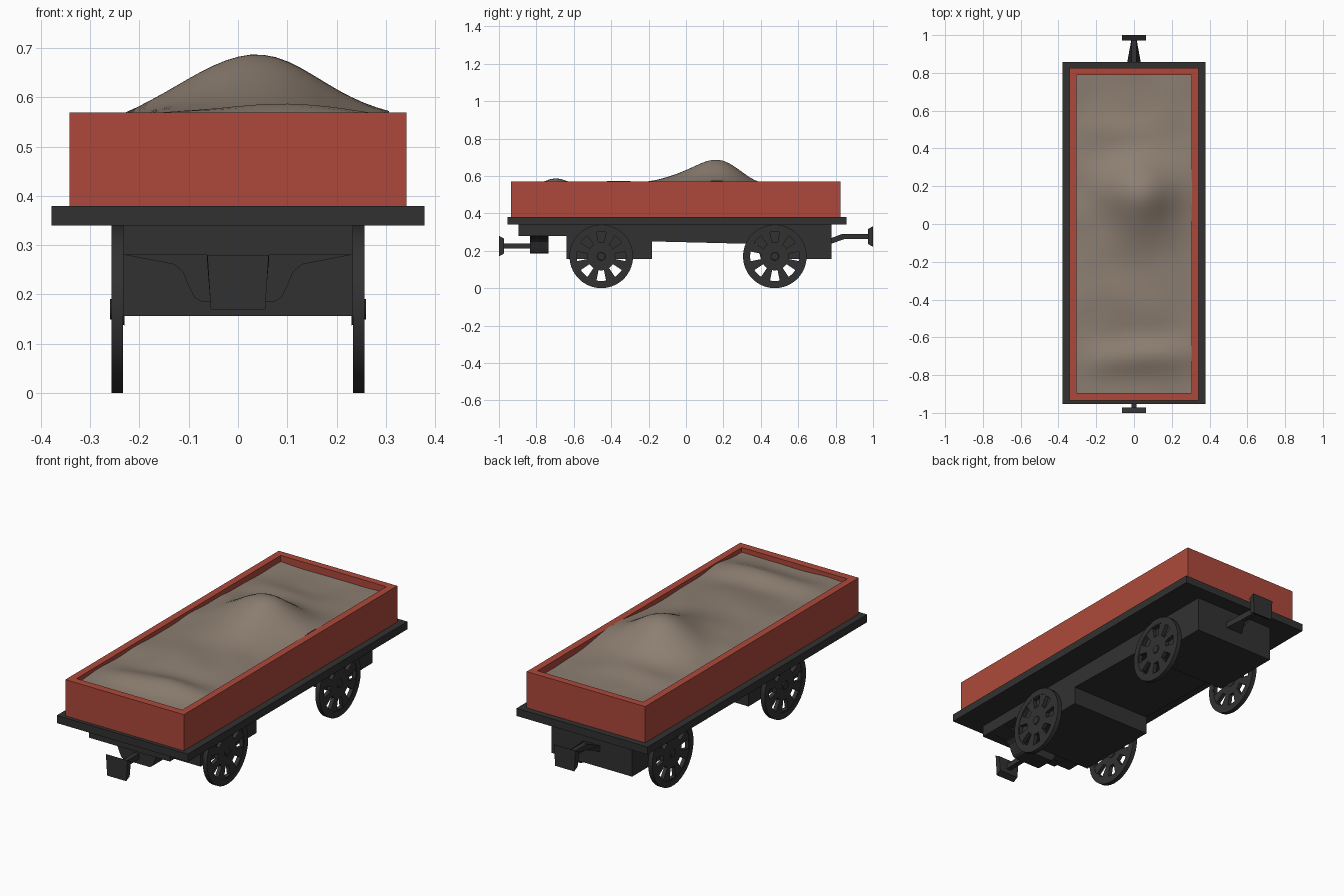
import bpy, bmesh, math
from mathutils import Matrix, Vector, noise

if "Cube" in bpy.data.objects:
    bpy.data.objects.remove(bpy.data.objects["Cube"])


def material(name, colour):
    m = bpy.data.materials.new(name)
    m.use_nodes = True
    rgba = (*colour, 1)
    m.diffuse_color = rgba
    bsdf = m.node_tree.nodes["Principled BSDF"]
    bsdf.inputs["Base Color"].default_value = rgba
    bsdf.inputs["Roughness"].default_value = 0.9
    return m


RED = material("brick red", (0.42, 0.066, 0.043))
DARK = material("charcoal", (0.031, 0.031, 0.031))
SAND = material("sandy brown", (0.265, 0.21, 0.166))


def finish(name, bm, mat):
    bmesh.ops.recalc_face_normals(bm, faces=bm.faces)
    mesh = bpy.data.meshes.new(name)
    bm.to_mesh(mesh)
    bm.free()
    mesh.materials.append(mat)
    ob = bpy.data.objects.new(name, mesh)
    bpy.context.collection.objects.link(ob)
    return ob


def add_box(bm, lo, hi):
    lo, hi = Vector(lo), Vector(hi)
    mat = Matrix.Translation((lo + hi) / 2) @ Matrix.Diagonal((*(hi - lo), 1))
    return bmesh.ops.create_cube(bm, size=1, matrix=mat)["verts"]


def thicken(bm, depth):
    """Push a flat sheet along depth into a closed solid."""
    out = bmesh.ops.extrude_face_region(bm, geom=bm.faces[:])["geom"]
    verts = [v for v in out if isinstance(v, bmesh.types.BMVert)]
    bmesh.ops.translate(bm, vec=depth, verts=verts)


def extrude(name, points, place, depth, mat):
    """Extrude a 2D outline; place maps its two coordinates to 3D."""
    bm = bmesh.new()
    bm.faces.new([bm.verts.new(place(*p)) for p in points])
    thicken(bm, depth)
    return finish(name, bm, mat)


def smooth(ob, angle=35):
    bpy.ops.object.select_all(action="DESELECT")
    ob.select_set(True)
    bpy.context.view_layer.objects.active = ob
    bpy.ops.object.shade_smooth_by_angle(angle=math.radians(angle))


# Deck
bm = bmesh.new()
add_box(bm, (-0.378, -0.954, 0.34), (0.378, 0.857, 0.38))
finish("deck", bm, DARK)

# Open load box: a frame pushed through between outer and inner rectangles
bm = bmesh.new()
outer = (0.342, -0.935, 0.825)
inner = (0.305, -0.895, 0.788)
loops = []
for (x, y0, y1), z in ((outer, 0.38), (outer, 0.569), (inner, 0.569), (inner, 0.38)):
    loops.append([bm.verts.new((px, py, z)) for px, py in
                  ((-x, y0), (x, y0), (x, y1), (-x, y1))])
for a, b in zip(loops, loops[1:] + loops[:1]):
    for i in range(4):
        j = (i + 1) % 4
        bm.faces.new((a[i], a[j], b[j], b[i]))
finish("load_box_walls", bm, RED)

# Heaped load: (x, y, x spread, y spread, height)
MOUNDS = [
    (0.035, 0.165, 0.2, 0.175, 0.136),
    (0.02, -0.08, 0.2, 0.16, 0.04),
    (-0.02, -0.38, 0.22, 0.16, 0.027),
    (0.12, -0.69, 0.2, 0.085, 0.042),
    (-0.15, -0.72, 0.12, 0.08, 0.02),
    (-0.08, 0.5, 0.16, 0.07, 0.02),
]


def load_height(x, y):
    z = 0.545 - 0.012 * min(max((y - 0.3) / 0.2, 0), 1)
    for mx, my, sx, sy, h in MOUNDS:
        z += h * math.exp(-((x - mx) / sx) ** 2 - ((y - my) / sy) ** 2)
    return z + 0.008 * noise.noise(Vector((x * 6, y * 6, 0.5)))


bm = bmesh.new()
bmesh.ops.create_grid(bm, x_segments=24, y_segments=60, size=1)
for v in bm.verts:
    v.co.x *= 0.306
    v.co.y = v.co.y * 0.843 - 0.0535
    v.co.z = load_height(v.co.x, v.co.y)
smooth(finish("heaped_load", bm, SAND), 60)

# Underframe: stepped side outline with a deep box over each axle
W = 0.233
side = [(-0.895, 0.34), (-0.895, 0.28), (-0.64, 0.28), (-0.64, 0.156),
        (-0.182, 0.156), (-0.182, 0.25), (0.38, 0.236), (0.4, 0.156),
        (0.777, 0.156), (0.777, 0.34)]
extrude("underframe", side, lambda y, z: (-W, y, z), (2 * W, 0, 0), DARK)

# Curved bracket under the front beam
half = [(W, 0.281), (0.13, 0.261), (0.112, 0.246), (0.098, 0.213),
        (0.088, 0.194), (0.075, 0.186)]
outline = half + [(-x, z) for x, z in reversed(half)]
extrude("coupler_bracket", outline, lambda x, z: (x, -0.835, z), (0, 0.1, 0), DARK)

# Couplers: bar and flared end plate
front_bar = [(-0.98, 0.211), (-0.98, 0.239), (-0.8, 0.239), (-0.8, 0.211)]
rear_bar = [(0.77, 0.235), (0.845, 0.262), (0.98, 0.262),
            (0.98, 0.29), (0.835, 0.29), (0.77, 0.265)]
for name, bar, s, zc in (("front", front_bar, -1, 0.225), ("rear", rear_bar, 1, 0.276)):
    ob = extrude(name + "_coupler_bar", bar, lambda y, z: (-0.013, y, z),
                 (0.026, 0, 0), DARK)
    for v in ob.data.vertices:
        if 0 < v.co.y < 0.8:  # the rear bar spreads where it meets the frame
            v.co.x *= 4
    bm = bmesh.new()
    ys = sorted((s * 0.972, s))
    for v in add_box(bm, (-0.06, ys[0], zc - 0.055), (0.06, ys[1], zc + 0.055)):
        if abs(v.co.y) < 0.99:
            v.co.z = zc + (v.co.z - zc) * 0.72
        v.co.x *= 1.04 if v.co.z > zc else 0.92
    finish(name + "_coupler_plate", bm, DARK)

# Wheels: thickened polar sheets with eight window openings, plus rim and hub
SEGS = 48


def disc(name, radii, keep, thickness, where):
    bm = bmesh.new()
    rings = [[bm.verts.new((-thickness / 2, r * math.cos(a), r * math.sin(a)))
              for a in (math.tau * (i - 1.5) / SEGS for i in range(SEGS))]
             for r in radii]
    for k, (a, b) in enumerate(zip(rings, rings[1:])):
        for i in range(SEGS):
            if keep(k, i):
                j = (i + 1) % SEGS
                bm.faces.new((a[i], a[j], b[j], b[i]))
    thicken(bm, (thickness, 0, 0))
    ob = finish(name, bm, DARK)
    ob.location = where
    smooth(ob)


for end, y in (("front", -0.453), ("rear", 0.475)):
    for hand, s in (("left", 1), ("right", -1)):
        tag = f"{end}_{hand}_wheel"
        where = (s * 0.245, y, 0.17)
        disc(tag + "_spokes", (0.012, 0.075, 0.132, 0.15),
             lambda k, i: k != 1 or i % 6 > 2, 0.02, where)
        disc(tag + "_rim", (0.138, 0.17), lambda k, i: True, 0.024, where)
        bm = bmesh.new()
        bmesh.ops.create_cone(
            bm, cap_ends=True, segments=20, radius1=0.033, radius2=0.02, depth=0.03,
            matrix=Matrix.Rotation(s * math.pi / 2, 4, "Y"))
        hub = finish(tag + "_hub", bm, DARK)
        hub.location = where
        smooth(hub)
